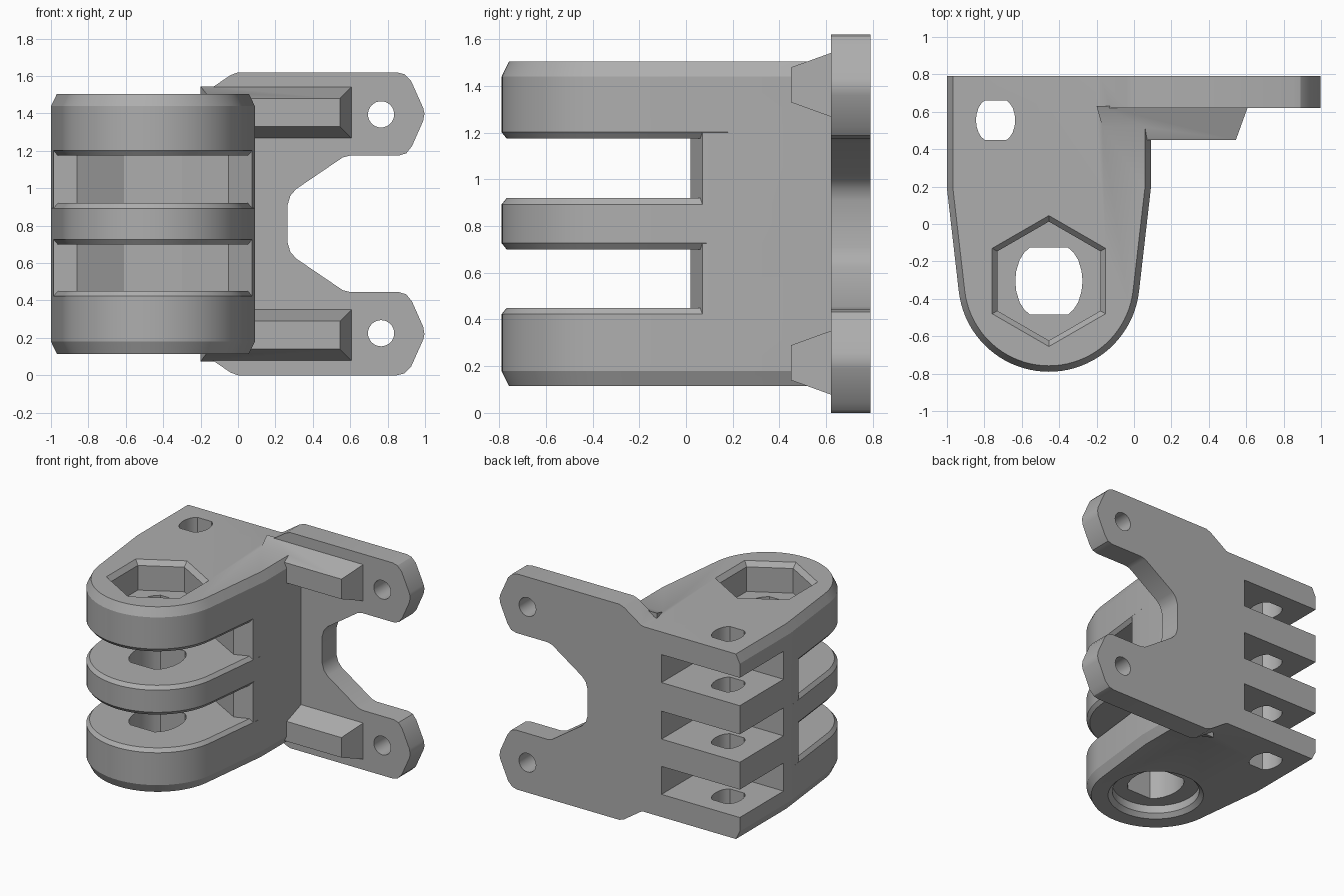
import bpy, bmesh
from math import sin, cos, pi, radians

cube = bpy.data.objects.get("Cube")
if cube:
    bpy.data.objects.remove(cube, do_unlink=True)

grey = bpy.data.materials.new("plain grey")
grey.use_nodes = True
colour = (0.42, 0.42, 0.42, 1)
grey.diffuse_color = colour
grey.node_tree.nodes["Principled BSDF"].inputs["Base Color"].default_value = colour

CX, CY, MID = -0.455, -0.305, 0.81      # hinge axis and mid height
LOW, HIGH = 0.115, 1.505                # body bottom and top


def loft(name, layers, along="z"):
    """Solid through matching outlines, each given as (points, level)."""
    bm = bmesh.new()
    rings = []
    for pts, level in layers:
        rings.append([bm.verts.new((a, b, level) if along == "z" else (a, level, b))
                      for a, b in pts])
    n = len(rings[0])
    for lo, hi in zip(rings, rings[1:]):
        for i in range(n):
            j = (i + 1) % n
            bm.faces.new((lo[i], lo[j], hi[j], hi[i]))
    bm.faces.new(rings[0][::-1])
    bm.faces.new(rings[-1])
    bmesh.ops.recalc_face_normals(bm, faces=bm.faces)
    mesh = bpy.data.meshes.new(name)
    bm.to_mesh(mesh)
    bm.free()
    mesh.materials.append(grey)
    ob = bpy.data.objects.new(name, mesh)
    bpy.context.collection.objects.link(ob)
    return ob


def combine(target, other, operation):
    mod = target.modifiers.new(other.name, "BOOLEAN")
    mod.operation, mod.solver, mod.object = operation, "EXACT", other
    bpy.context.view_layer.objects.active = target
    bpy.ops.object.modifier_apply(modifier=mod.name)
    bpy.data.objects.remove(other, do_unlink=True)


def ring(x, y, r, n, turn=0.0):
    return [(x + r * cos(turn + 2 * pi * i / n), y + r * sin(turn + 2 * pi * i / n))
            for i in range(n)]


def box(x0, x1, y0, y1):
    return [(x0, y0), (x1, y0), (x1, y1), (x0, y1)]


def body_outline(inset):
    """Tapered tongue with a round nose and a square back."""
    tilt, n = radians(6.7), 40
    arc = [(CX + (0.485 - inset) * cos(a), CY + (0.485 - inset) * sin(a))
           for a in (pi + tilt + (pi - 2 * tilt) * i / n for i in range(n + 1))]
    w = 0.545 - inset
    return arc + [(CX + w, 0.19), (CX + w, 0.79), (CX - w, 0.79), (CX - w, 0.19)]


def fin(name, z0, z1, low, high):
    """Slab with chamfers given as (inset, height)."""
    return loft(name, [(body_outline(low[0]), z0), (body_outline(0), z0 + low[1]),
                       (body_outline(0), z1 - high[1]), (body_outline(high[0]), z1)])


def flat_hole(x, y, s):
    """Rounded hole with flattened front and back."""
    quarter = [(1, 0), (0.97, 0.3), (0.87, 0.63), (0.73, 0.85), (0.56, 1)]
    half = quarter + [(-a, b) for a, b in quarter[::-1]]
    full = half + [(-a, -b) for a, b in half[1:-1]]
    return [(x + a * s, y + b * s) for a, b in full]


# Three hinge fins
small, large = (0.022, 0.027), (0.032, 0.065)
body = fin("hinge_bracket", LOW, 0.45, large, small)
combine(body, fin("middle_fin", 0.70, 0.92, small, small), "UNION")
combine(body, fin("top_fin", 1.175, HIGH, small, large), "UNION")

# Rear block joining the fins, with a faceted clearance hollow
half = [(0.155, 0.16), (0.405, 0.02), (0.5308, 0.07), (0.545, 0.19), (0.545, 0.79)]
core = [(CX + a, b) for a, b in half] + [(CX - a, b) for a, b in half[::-1]]
combine(body, loft("rear_block", [(core, 0.2), (core, 1.42)]), "UNION")

# Forked mounting plate at the back
upper = [(-0.3, 1.44), (-0.22, 1.5), (-0.18, 1.51), (-0.04, 1.605), (0.0, 1.62),
         (0.85, 1.62), (0.89, 1.61), (0.925, 1.575), (0.99, 1.43), (0.997, 1.4),
         (0.99, 1.36), (0.93, 1.225), (0.9, 1.187), (0.86, 1.175), (0.6, 1.175),
         (0.56, 1.165), (0.31, 0.995), (0.28, 0.96), (0.265, 0.91)]
plate_shape = upper + [(x, 2 * MID - z) for x, z in upper[::-1]]
combine(body, loft("mounting_plate", [(plate_shape, 0.62), (plate_shape, 0.79)], "y"), "UNION")

# Tapered ribs and screw holes on both ears
for side in (-1, 1):
    z = MID + side * 0.595
    rib = loft("rib", [(box(-0.2, 0.61, z - 0.14, z + 0.14), 0.63),
                       (box(-0.15, 0.545, z - 0.075, z + 0.075), 0.45)], "y")
    combine(body, rib, "UNION")
    hole = ring(0.765, MID + side * 0.585, 0.07, 32)
    combine(body, loft("screw_hole", [(hole, 0.5), (hole, 0.9)], "y"), "DIFFERENCE")

# Three pockets in the rear left-hand corner
for z in (0.285, 0.70, 1.125):
    slot = box(-1.1, -0.35, 0.27, 0.9)
    combine(body, loft("rear_slot", [(slot, z), (slot, z + 0.21)]), "DIFFERENCE")

# Vertical pin holes
for name, shape in (("pin_hole", flat_hole(CX, CY, 0.18)),
                    ("rear_pin_hole", flat_hole(-0.74, 0.555, 0.105))):
    combine(body, loft(name, [(shape, -0.1), (shape, 1.8)]), "DIFFERENCE")

# Chamfered hexagonal nut recess on top, round recess below
hexes = [(ring(CX, CY, r, 6, pi / 6), z)
         for r, z in ((0.318, HIGH - 0.22), (0.318, HIGH - 0.035), (0.35, HIGH), (0.35, HIGH + 0.1))]
combine(body, loft("nut_recess", hexes), "DIFFERENCE")
rounds = [(ring(CX, CY, r, 48), z)
          for r, z in ((0.335, 0.0), (0.335, LOW), (0.305, LOW + 0.03), (0.305, LOW + 0.09))]
combine(body, loft("round_recess", rounds), "DIFFERENCE")

# Smooth the curves, keep the edges crisp
bpy.ops.object.select_all(action="DESELECT")
body.select_set(True)
bpy.context.view_layer.objects.active = body
bpy.ops.object.shade_smooth_by_angle(angle=radians(25))
